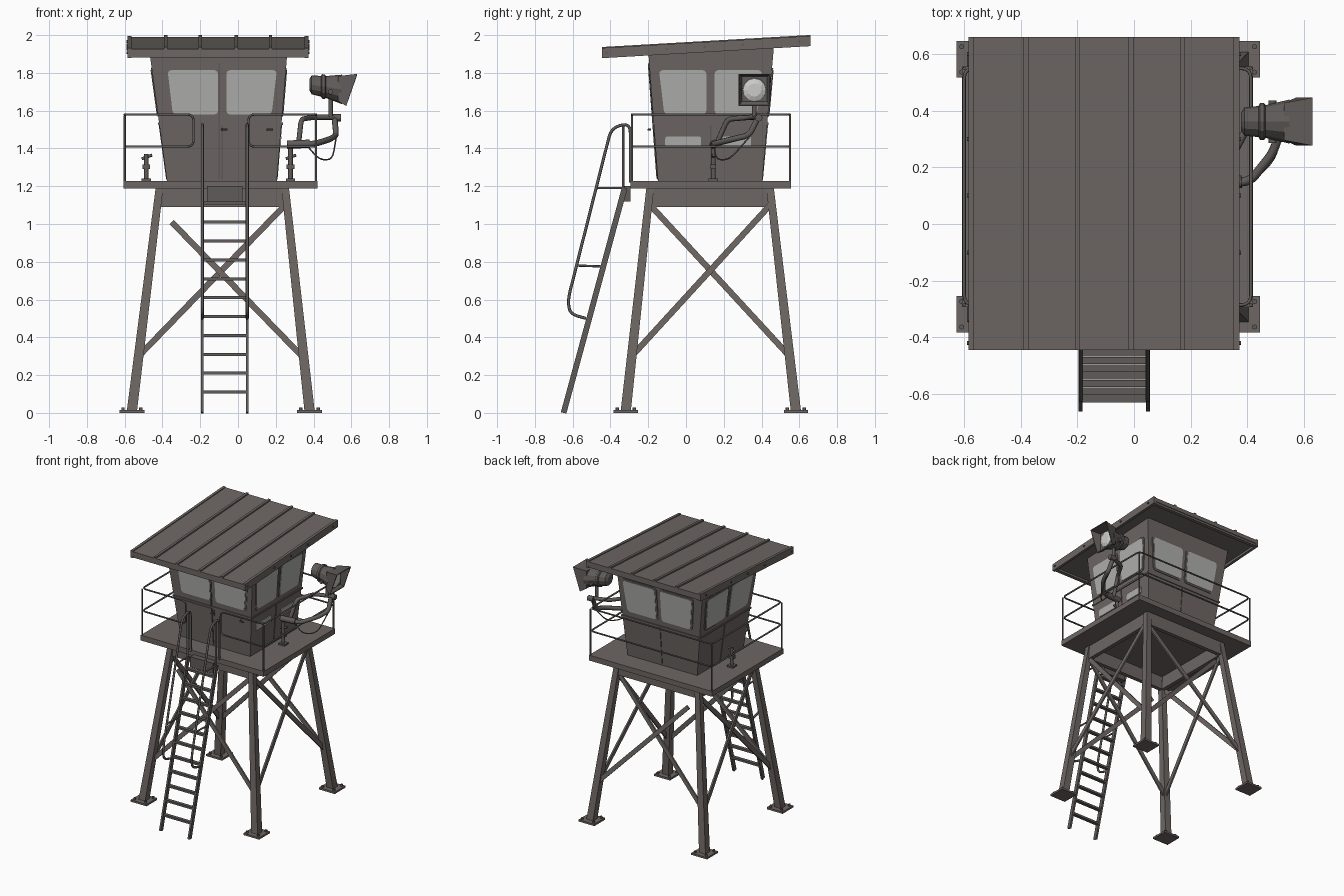
import bpy, bmesh, math
from mathutils import Vector as V

if "Cube" in bpy.data.objects:
    bpy.data.objects.remove(bpy.data.objects["Cube"])


def material(name, rgb):
    m = bpy.data.materials.new(name)
    m.diffuse_color = (*rgb, 1)
    m.use_nodes = True
    m.node_tree.nodes["Principled BSDF"].inputs["Base Color"].default_value = m.diffuse_color
    return m


BODY = material("weathered grey paint", (0.155, 0.135, 0.126))
METAL = material("dark grey metal", (0.115, 0.104, 0.099))
GLASS = material("pale window grey", (0.43, 0.43, 0.42))
LENS = material("lamp lens white", (0.6, 0.6, 0.58))


def finish(name, me, mat, smooth=False):
    me.name = name
    me.materials.clear()
    me.materials.append(mat)
    for p in me.polygons:
        p.use_smooth = smooth
        p.material_index = 0
    ob = bpy.data.objects.new(name, me)
    bpy.context.collection.objects.link(ob)
    return ob


def loft(name, rings, mat):
    """Skin a list of equal rings and cap both ends."""
    bm = bmesh.new()
    vs = [[bm.verts.new(p) for p in r] for r in rings]
    n = len(vs[0])
    for a, b in zip(vs, vs[1:]):
        for i in range(n):
            bm.faces.new((a[i], a[(i + 1) % n], b[(i + 1) % n], b[i]))
    bm.faces.new(vs[0][::-1])
    bm.faces.new(vs[-1])
    bmesh.ops.recalc_face_normals(bm, faces=bm.faces)
    me = bpy.data.meshes.new(name)
    bm.to_mesh(me)
    bm.free()
    return finish(name, me, mat)


def rect(x0, x1, y0, y1, z):
    return [(x0, y0, z), (x1, y0, z), (x1, y1, z), (x0, y1, z)]


def box(name, x0, x1, y0, y1, z0, z1, mat=BODY):
    return loft(name, [rect(x0, x1, y0, y1, z0), rect(x0, x1, y0, y1, z1)], mat)


def beam(name, p, q, w, t, n, mat=BODY):
    """Flat bar from p to q, thickness t along n."""
    p, q, n = V(p), V(q), V(n).normalized()
    s = (q - p).cross(n).normalized() * w / 2
    n = n * t / 2
    return loft(name, [[c + s + n, c - s + n, c - s - n, c + s - n] for c in (p, q)], mat)


def tube(name, pts, r, bend=0.0, closed=False, mat=METAL):
    """Round pipe through pts with rounded corners."""
    pts = [V(p) for p in pts]
    out = []
    for i, p in enumerate(pts):
        if bend == 0 or (not closed and i in (0, len(pts) - 1)):
            out.append(p)
            continue
        a, b = pts[i - 1] - p, pts[(i + 1) % len(pts)] - p
        a = p + a.normalized() * min(bend, a.length * 0.45)
        b = p + b.normalized() * min(bend, b.length * 0.45)
        out += [a * (1 - t) ** 2 + p * 2 * t * (1 - t) + b * t * t for t in (0, .25, .5, .75, 1)]
    cu = bpy.data.curves.new(name, 'CURVE')
    cu.dimensions = '3D'
    cu.bevel_depth, cu.bevel_resolution, cu.use_fill_caps = r, 2, True
    sp = cu.splines.new('POLY')
    sp.points.add(len(out) - 1)
    for s, p in zip(sp.points, out):
        s.co = (*p, 1)
    sp.use_cyclic_u = closed
    tmp = bpy.data.objects.new("tmp", cu)
    bpy.context.collection.objects.link(tmp)
    dg = bpy.context.evaluated_depsgraph_get()
    me = bpy.data.meshes.new_from_object(tmp.evaluated_get(dg))
    bpy.data.objects.remove(tmp)
    return finish(name, me, mat, True)


def lerp(a, b, t):
    return a + (b - a) * t


# legs, feet, bolts
def leg(sx, sy, z):
    t = z / 1.19
    return V((lerp((-.563, .38)[sx], (-.416, .25)[sx], t), lerp((-.32, .583)[sy], (-.19, .445)[sy], t), z))


for sx in (0, 1):
    for sy in (0, 1):
        a, b = leg(sx, sy, 0.01), leg(sx, sy, 1.19)
        loft("leg", [rect(c.x - h, c.x + h, c.y - h, c.y + h, c.z) for c, h in ((a, .027), (b, .02))], BODY)
        box("foot_plate", a.x - .066, a.x + .066, a.y - .064, a.y + .064, 0, .014)
        for i in (-.047, .047):
            for j in (-.045, .045):
                tube("foot_bolt", [(a.x + i, a.y + j, .01), (a.x + i, a.y + j, .028)], .009)

# cross braces; one bar on the front and back stops short at the upper left
for s in (0, 1):
    n = (0, 1, 0)
    off = V((0, (-.008, .008)[s], 0))
    lo, hi = leg(1, s, .29), leg(0, s, 1.09)
    beam("brace_short", lo + off, lo.lerp(hi, .9) + off, .032, .012, n)
    beam("brace", leg(0, s, .3) - off, leg(1, s, 1.11) - off, .032, .012, n)
    off = V((.007, 0, 0))
    beam("side_brace", leg(s, 0, .3) + off, leg(s, 1, 1.11) + off, .032, .012, (1, 0, 0))
    beam("side_brace", leg(s, 1, .3) - off, leg(s, 0, 1.11) - off, .032, .012, (1, 0, 0))

# skirt beams and platform
for y in (-.205, .435):
    box("skirt_beam", -.435, .265, y, y + .03, 1.09, 1.19)
for x in (-.435, .235):
    box("skirt_beam", x, x + .03, -.205, .465, 1.09, 1.19)
box("platform", -.607, .42, -.293, .557, 1.188, 1.228)

# cabin
Z0, Z1 = 1.22, 1.91
LOW, TOP = (-.375, .205, -.148, .403), (-.47, .262, -.2, .467)


def roof_z(y):
    return 1.926 + (y + .445) * .0577


cap = [(x, y, roof_z(y) - .02) for x, y, _ in rect(*TOP, 0)]
loft("cabin", [rect(*LOW, Z0), cap], BODY)


def on_wall(side, u, z, d):
    """Point on a cabin wall: side 0 left, 1 right, 2 front, 3 back."""
    w = lerp(LOW[side], TOP[side], (z - Z0) / (Z1 - Z0)) + (d if side % 2 else -d)
    return (w, u, z) if side < 2 else (u, w, z)


def plate(name, side, u0, u1, z0, z1, mat, d=.005, r=0.0, flare=(0, 0)):
    """Thin wall plate with rounded corners; flare leans the two upright edges."""
    corners = [(u0, z0, 180), (u1, z0, 270), (u1, z1, 0), (u0, z1, 90)]
    pts = []
    for u, z, a0 in corners:
        cu, cz = u + (r if u == u0 else -r), z + (r if z == z0 else -r)
        for k in (range(4) if r else (0,)):
            a = math.radians(a0 + 30 * k)
            uu, zz = cu + r * math.cos(a), cz + r * math.sin(a)
            t = (uu - u0) / (u1 - u0)
            pts.append((uu + lerp(*flare, t) * (zz - z0) / (z1 - z0), zz))
    return loft(name, [[on_wall(side, u, z, o) for u, z in pts] for o in (-.003, d)], mat)


# windows with frames, belt strip and corner trim on all four walls
for side in range(4):
    lo, hi = (-.115, .375) if side < 2 else (-.345, .178)
    mid = (lo + hi) / 2
    for u0, u1, f in ((lo, mid - .022, (-.028, 0)), (mid + .022, hi, (0, .028))):
        plate("window_frame", side, u0 - .012, u1 + .012, 1.568, 1.827, BODY, .003, .025, f)
        plate("window_glass", side, u0, u1, 1.58, 1.815, GLASS, .006, .02, f)
    plate("belt_strip", side, lo - .06, hi + .06, 1.525, 1.537, BODY, .005)
    plate("wall_seam", side, mid - .004, mid + .004, 1.235, 1.525, METAL, .003)

# front door, handles, low glass strips on the right wall
plate("door_panel", 2, -.352, -.1, 1.245, 1.52, BODY, .006, 0, (-.02, 0))
plate("door_edge", 2, -.104, -.096, 1.24, 1.85, METAL, .007)
for x in (-.085, .155):
    tube("door_handle", [(x, -.185, 1.5), (x, -.2, 1.5), (x + .03, -.2, 1.5)], .005, .005)
plate("lower_glass", 1, -.11, .08, 1.41, 1.463, GLASS, .005, .01)
plate("lower_glass", 1, .19, .345, 1.41, 1.463, GLASS, .005, .01)


# roof: sloped sheet, edge boards, standing seams, bolts
def roof_part(name, x0, x1, y0, y1, d0, d1, mat=BODY):
    return loft(name, [[(x, y, roof_z(y) + d) for x, y, _ in rect(x0, x1, y0, y1, 0)] for d in (d0, d1)], mat)


roof_part("roof_sheet", -.575, .365, -.445, .66, -.03, 0)
for x in (-.585, .352):
    roof_part("roof_side_board", x, x + .02, -.445, .66, -.048, .006)
    for y in (-.42, -.1, .1, .3, .6):
        e = x if x < 0 else x + .02
        tube("roof_bolt", [(e - .006, y, roof_z(y) - .02), (e + .006, y, roof_z(y) - .02)], .007)
for y in (-.442, .63):
    roof_part("roof_end_board", -.57, .36, y, y + .025, -.045, -.02)
for x in (-.382, -.2, -.01, .172):
    roof_part("roof_seam", x - .009, x + .009, -.445, .66, -.005, .011)

# railing: one loop of pipe round the deck with a gap for the ladder
xl, xr, yf, yb = -.6, .413, -.286, .55
ga, gb = -.235, .055
path = []
for z, order in ((1.58, 1), (1.41, -1)):
    path += [(x, y, z) for x, y in ((ga, yf), (xl, yf), (xl, yb), (xr, yb), (xr, yf), (gb, yf))[::order]]
tube("railing", path, .006, .035, True)
for x in (xl, xr):
    for y in (yf, yb):
        tube("rail_post", [(x, y, 1.22), (x, y, 1.575)], .006)

# ladder with handrails
for x in (-.189, .049):
    beam("ladder_side", (x, -.648, .0), (x, -.325, 1.19), .03, .014, (1, 0, 0), METAL)
    tube("ladder_handrail", [(x, -.295, 1.22), (x, -.295, 1.535), (x, -.395, 1.51), (x, -.625, .6),
                             (x, -.615, .525), (x, -.53, .5)], .008, .05)
    tube("handrail_post", [(x, -.333, 1.17), (x, -.333, 1.525)], .007)
    tube("handrail_stay", [(x, -.47, 1.19), (x, -.325, 1.19)], .006)
    tube("handrail_stay", [(x, -.575, .78), (x, -.44, .775)], .006)
for i in range(11):
    z = .11 + .1 * i
    y = lerp(-.648, -.325, z / 1.19)
    box("ladder_rung", -.189, .049, y - .013, y + .013, z - .008, z + .008, METAL)
box("ladder_top_plate", -.165, .025, -.335, -.293, 1.12, 1.2, METAL)

# searchlight: round body, open square hood, lens
CY, CZ = .362, 1.72


def ring(x, r, tilt=.15, n=12):
    return [(x, CY + r * math.cos(k * math.tau / n), CZ - (x - .5) * tilt + r * math.sin(k * math.tau / n))
            for k in range(n)]


def square(x, h, lean=0.0):
    return [(x + lean * j, CY + i * h, CZ - (x - .5) * .1 + j * h) for i, j in ((-1, -1), (1, -1), (1, 1), (-1, 1))]


loft("lamp_body", [ring(.378, .03), ring(.39, .05), ring(.44, .055), ring(.445, .065), ring(.46, .065),
                   ring(.465, .058), ring(.55, .078)], METAL)
loft("lamp_hood", [square(.53, .066), square(.602, .085, .029), square(.602, .079, .029), square(.555, .066)], METAL)
loft("lamp_lens", [ring(.545, .062), ring(.562, .06), ring(.572, .035)], LENS)
tube("lamp_stem", [(.49, CY, 1.57), (.49, CY, 1.67)], .012)
tube("lamp_pivot", [(.49, CY - .075, 1.7), (.49, CY + .075, 1.7)], .014)

# lamp arm of bent pipe, control handle, cable
tube("lamp_arm", [(.28, .145, 1.42), (.41, .15, 1.425), (.49, .25, 1.45), (.52, .335, 1.47), (.51, .385, 1.57)], .016, .03)
tube("lamp_arm_loop", [(.32, .16, 1.42), (.335, .22, 1.555), (.4, .34, 1.565), (.535, .385, 1.565)], .014, .03)
tube("arm_collar", [(.5, .385, 1.562), (.545, .385, 1.562)], .02)
tube("arm_clamp", [(.26, .145, 1.42), (.38, .15, 1.425)], .022)
tube("lamp_cable", [(.37, .15, 1.41), (.43, .16, 1.34), (.5, .23, 1.34), (.52, .335, 1.46)], .004, .06)

# small deck stands on both sides of the cabin
for x, h in ((-.485, 1.37), (.278, 1.4)):
    tube("deck_stand", [(x, .145, 1.22), (x, .145, h)], .012)
    box("stand_base", x - .025, x + .025, .12, .17, 1.225, 1.24, METAL)
    box("stand_block", x - .02, x + .02, .13, .16, 1.29, 1.315, METAL)
    tube("stand_lever", [(x - .025, .145, 1.345), (x + .03, .145, 1.365)], .008)
